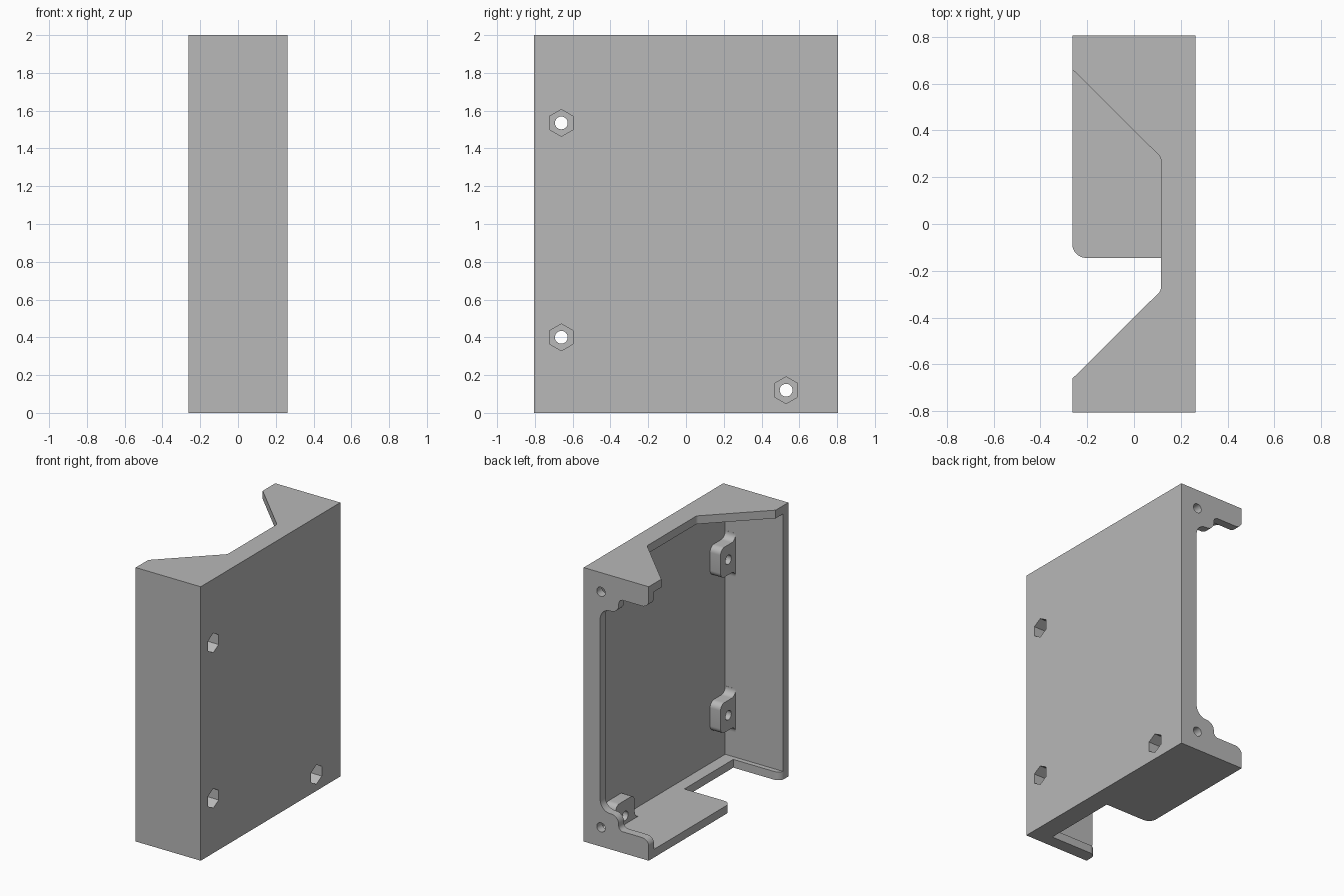
import bpy, bmesh, math
from mathutils import Vector

cube = bpy.data.objects.get("Cube")
if cube:
    bpy.data.objects.remove(cube, do_unlink=True)

grey = bpy.data.materials.new("plain grey")
grey.use_nodes = True
grey.diffuse_color = (0.48, 0.48, 0.48, 1)
grey.node_tree.nodes["Principled BSDF"].inputs["Base Color"].default_value = (0.48, 0.48, 0.48, 1)

HALF_X, HALF_Y, HEIGHT, WALL = 0.2625, 0.805, 2.0, 0.06


def rounded(points, steps=8):
    """Outline from (u, v, radius) corners, each corner replaced by an arc."""
    out = []
    for i, (u, v, r) in enumerate(points):
        p = Vector((u, v))
        if r == 0:
            out.append(p)
            continue
        a = (Vector(points[i - 1][:2]) - p).normalized()
        b = (Vector(points[(i + 1) % len(points)][:2]) - p).normalized()
        half = a.angle(b) / 2
        centre = p + (a + b).normalized() * r / math.sin(half)
        start = p + a * r / math.tan(half) - centre
        end = p + b * r / math.tan(half) - centre
        for k in range(steps + 1):
            d = start.lerp(end, k / steps).normalized()
            if 0 < k < steps:
                sweep = start.angle(end)
                t = k / steps
                d = (start * math.sin((1 - t) * sweep) + end * math.sin(t * sweep)).normalized()
            out.append(centre + d * r)
    return out


def circle(u, v, r, n):
    """Regular outline with a corner pointing up."""
    return [Vector((u + r * math.sin(2 * math.pi * k / n), v + r * math.cos(2 * math.pi * k / n)))
            for k in range(n)]


def prism(name, outline, axis, lo, hi):
    """Extrude a flat outline along an axis from lo to hi."""
    place = {"x": lambda p, w: (w, p[0], p[1]),
             "y": lambda p, w: (p[0], w, p[1]),
             "z": lambda p, w: (p[0], p[1], w)}[axis]
    bm = bmesh.new()
    rings = [[bm.verts.new(place(p, w)) for p in outline] for w in (lo, hi)]
    n = len(outline)
    bm.faces.new(rings[0])
    bm.faces.new(rings[1])
    for i in range(n):
        j = (i + 1) % n
        bm.faces.new((rings[0][i], rings[0][j], rings[1][j], rings[1][i]))
    bmesh.ops.recalc_face_normals(bm, faces=bm.faces)
    mesh = bpy.data.meshes.new(name)
    bm.to_mesh(mesh)
    bm.free()
    mesh.materials.append(grey)
    obj = bpy.data.objects.new(name, mesh)
    bpy.context.collection.objects.link(obj)
    return obj


def rect(u0, u1, v0, v1):
    return [(u0, v0), (u1, v0), (u1, v1), (u0, v1)]


def combine(operation, tool):
    """Apply a boolean to the enclosure and discard the tool."""
    bpy.context.view_layer.objects.active = body
    mod = body.modifiers.new("cut", "BOOLEAN")
    mod.operation, mod.solver, mod.object = operation, "EXACT", tool
    bpy.ops.object.modifier_apply(modifier=mod.name)
    bpy.data.objects.remove(tool, do_unlink=True)


# Outer block, hollowed from the open side
body = prism("enclosure", rect(-HALF_Y, HALF_Y, 0, HEIGHT), "x", -HALF_X, HALF_X)
inner = HALF_Y - WALL
combine("DIFFERENCE", prism("cavity", rect(-inner, inner, WALL, HEIGHT - WALL), "x", -0.5, 0.205))

# Tapered notch in the top wall
top_notch = rounded([(-0.5, -0.675, 0), (-0.2625, -0.675, 0), (-0.2625, -0.66, 0),
                     (0.115, -0.285, 0.03), (0.115, 0.285, 0.03),
                     (-0.2625, 0.66, 0), (-0.2625, 0.675, 0), (-0.5, 0.675, 0)])
combine("DIFFERENCE", prism("top_notch", top_notch, "z", 1.9, 2.1))

# Square notch in the bottom wall, with rounded outer corners
bottom_notch = rounded([(-0.5, -0.765, 0), (-0.264, -0.765, 0), (-0.264, -0.71, 0.05), (0.115, -0.71, 0),
                        (0.115, -0.145, 0), (-0.264, -0.145, 0.06), (-0.264, -0.08, 0), (-0.5, -0.08, 0)])
combine("DIFFERENCE", prism("bottom_notch", bottom_notch, "z", -0.1, 0.09))

# Stepped opening in the back wall, the same above and below
lower = [(-0.5, 0.095, 0), (-0.264, 0.095, 0), (-0.264, 0.155, 0.055),
         (-0.02, 0.155, 0.035), (-0.02, 0.26, 0.06), (0.13, 0.26, 0.08)]
upper = [(u, HEIGHT - v, r) for u, v, r in reversed(lower)]
combine("DIFFERENCE", prism("back_opening", rounded(lower + upper), "y", 0.72, 0.9))

# Screw holes in the back wall
for z in (0.14, HEIGHT - 0.14):
    combine("DIFFERENCE", prism("back_hole", circle(0.123, z, 0.034, 24), "y", 0.7, 0.9))

# Mounting tabs growing out of the front and bottom walls
side = [(-0.03, -0.16, 0), (0.001, -0.16, 0), (0.001, -0.11, 0.045), (0.175, -0.11, 0.045)]
tab = rounded(side + [(w, -s, r) for w, s, r in reversed(side)])
screws = [(-0.66, 1.535), (-0.66, 0.4), (0.53, 0.12)]
for y, z in screws:
    if y < 0:
        outline = [(-inner + p.x, z + p.y) for p in tab]
    else:
        outline = [(y + p.y, WALL + p.x) for p in tab]
    combine("UNION", prism("tab", outline, "x", 0.12, 0.23))

# Nut pockets from outside and screw holes through the tabs
for y, z in screws:
    combine("DIFFERENCE", prism("nut_pocket", circle(y, z, 0.071, 6), "x", 0.16, 0.4))
    combine("DIFFERENCE", prism("screw_hole", circle(y, z, 0.034, 24), "x", 0.05, 0.3))

# Smooth arcs, sharp edges
bpy.ops.object.select_all(action="DESELECT")
body.select_set(True)
bpy.context.view_layer.objects.active = body
bpy.ops.object.shade_smooth_by_angle(angle=math.radians(30))
